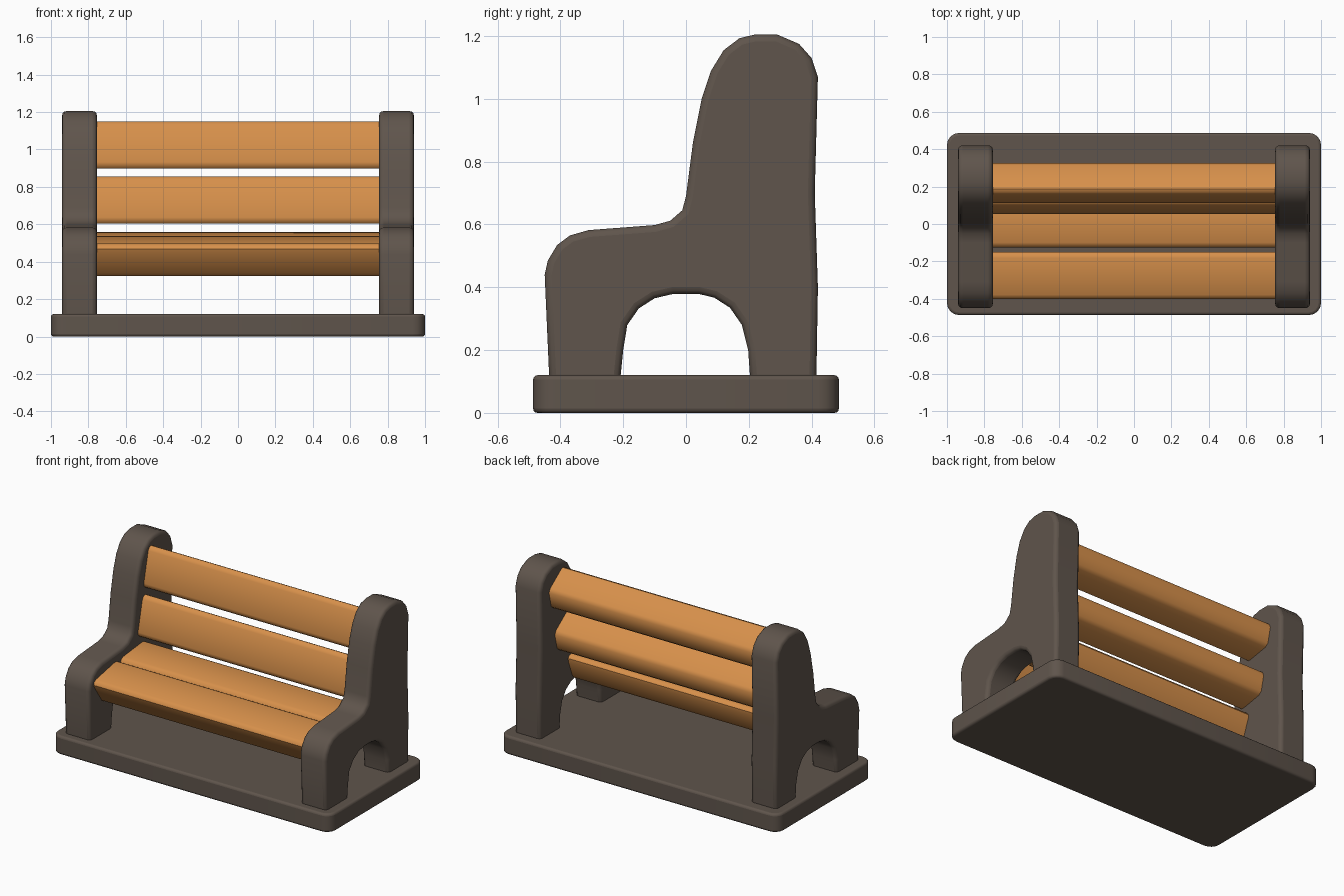
import bpy, bmesh, math

if "Cube" in bpy.data.objects:
    bpy.data.objects.remove(bpy.data.objects["Cube"])


def material(name, rgb):
    m = bpy.data.materials.new(name)
    m.diffuse_color = (*rgb, 1)
    m.use_nodes = True
    m.node_tree.nodes["Principled BSDF"].inputs["Base Color"].default_value = m.diffuse_color
    return m


STONE = material("dark stone", (0.115, 0.09, 0.072))
WOOD = material("orange wood", (0.68, 0.28, 0.07))


def extrude(name, points, offset, mat, bevel=0.0, segments=3, limit=50):
    """Extrude a closed 2D outline; points are 3D, offset is the sweep vector."""
    bm = bmesh.new()
    face = bm.faces.new([bm.verts.new(p) for p in points])
    ext = bmesh.ops.extrude_face_region(bm, geom=[face])
    moved = [g for g in ext["geom"] if isinstance(g, bmesh.types.BMVert)]
    bmesh.ops.translate(bm, verts=moved, vec=offset)
    bmesh.ops.recalc_face_normals(bm, faces=bm.faces)
    me = bpy.data.meshes.new(name)
    bm.to_mesh(me)
    bm.free()
    me.materials.append(mat)
    ob = bpy.data.objects.new(name, me)
    bpy.context.collection.objects.link(ob)
    if bevel:
        mod = ob.modifiers.new("rounding", "BEVEL")
        mod.width, mod.segments = bevel, segments
        mod.limit_method, mod.angle_limit = "ANGLE", math.radians(limit)
        mod.use_clamp_overlap = False
    bpy.ops.object.select_all(action="DESELECT")
    ob.select_set(True)
    bpy.context.view_layer.objects.active = ob
    bpy.ops.object.shade_smooth_by_angle(angle=math.radians(40))
    return ob


# Base slab: rounded rectangle with softened rims
R, HX, HY = 0.065, 1.0, 0.487
outline = []
for k, (sx, sy) in enumerate([(1, 1), (-1, 1), (-1, -1), (1, -1)]):
    for i in range(5):
        a = math.radians(90 * k + 22.5 * i)
        outline.append((sx * (HX - R) + R * math.cos(a),
                        sy * (HY - R) + R * math.sin(a), 0.0))
extrude("base", outline, (0, 0, 0.12), STONE, 0.014)

# End supports: armrest, tall back and arched opening in one outline (y, z)
SIDE = [(-0.435, 0.1), (-0.45, 0.44), (-0.44, 0.485), (-0.41, 0.535),
        (-0.37, 0.565), (-0.31, 0.582), (-0.10, 0.598), (-0.05, 0.612),
        (-0.012, 0.645), (0.0, 0.69), (0.022, 0.86), (0.05, 1.0),
        (0.08, 1.09), (0.12, 1.155), (0.17, 1.193), (0.22, 1.205),
        (0.29, 1.205), (0.36, 1.175), (0.40, 1.13), (0.42, 1.07),
        (0.41, 0.7), (0.42, 0.4), (0.415, 0.1),
        (0.205, 0.1), (0.198, 0.2), (0.178, 0.28), (0.14, 0.335),
        (0.09, 0.367), (0.04, 0.379), (-0.04, 0.379), (-0.1, 0.365),
        (-0.15, 0.333), (-0.187, 0.28), (-0.2, 0.2), (-0.21, 0.1)]
for name, x in (("left_support", -0.94), ("right_support", 0.755)):
    extrude(name, [(x, y, z) for y, z in SIDE], (0.185, 0, 0), STONE, 0.022)


# Slats: wide front face tapering to a narrower back
def slat(name, y, z, tilt, depth):
    c, s = math.cos(math.radians(tilt)), math.sin(math.radians(tilt))
    half = [(0.1, 0), (0.12, 0.008), (0.129, 0.024), (0.124, 0.045),
            (0.072, depth - 0.018), (0.05, depth)]
    prof = half + [(-u, v) for u, v in reversed(half)]
    extrude(name, [(-0.765, y + u * c + v * s, z + u * s - v * c)
                   for u, v in prof], (1.53, 0, 0), WOOD)


slat("front_seat_slat", -0.28, 0.515, 11, 0.185)
slat("rear_seat_slat", 0.0, 0.548, 6, 0.165)
slat("lower_back_slat", 0.075, 0.735, 77, 0.185)
slat("upper_back_slat", 0.135, 1.03, 77, 0.185)
